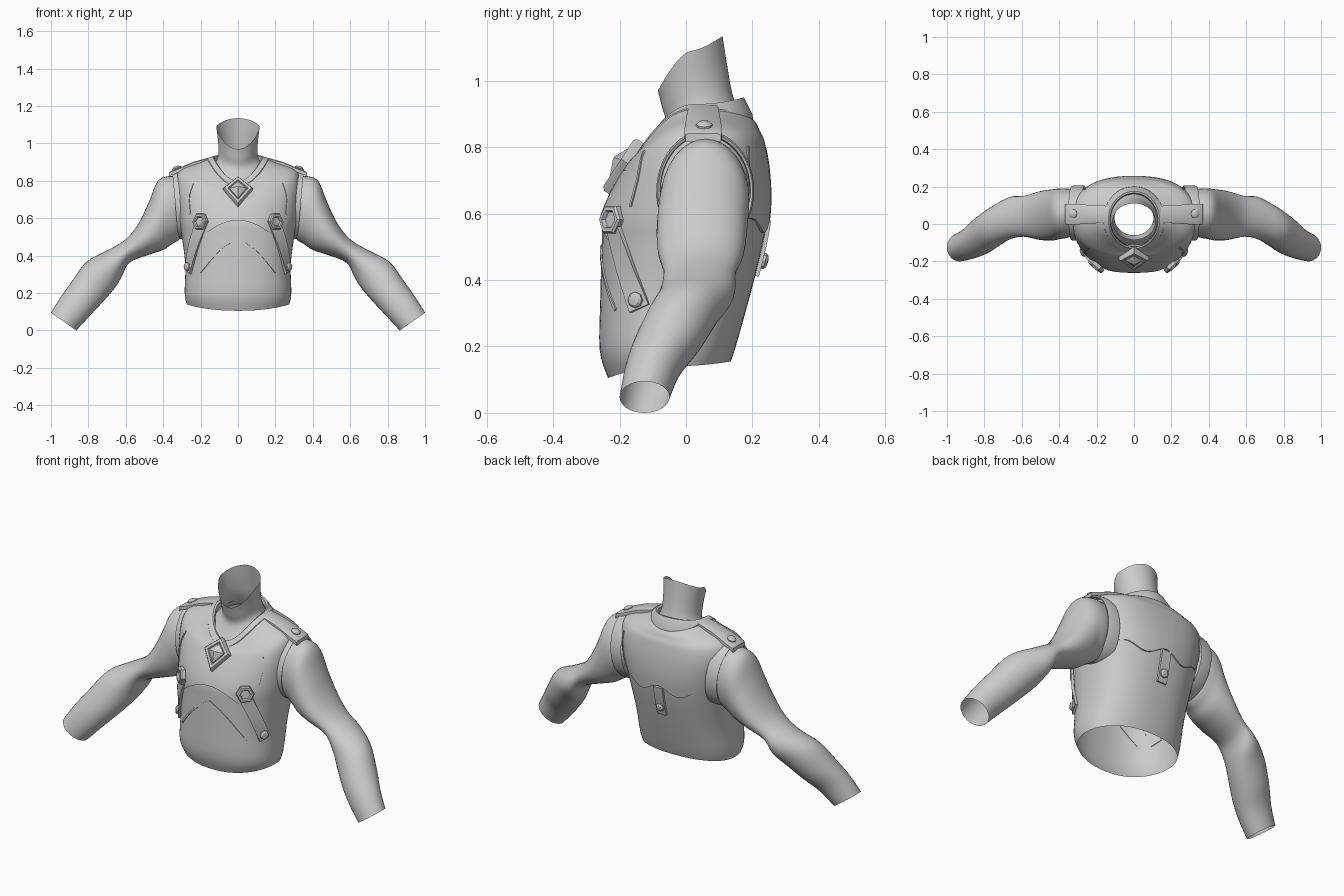
import bpy, bmesh, math
from mathutils import Vector, Matrix
from mathutils.bvhtree import BVHTree

if "Cube" in bpy.data.objects:
    bpy.data.objects.remove(bpy.data.objects["Cube"])

TAU = math.tau


def mesh_object(name, verts, faces):
    me = bpy.data.meshes.new(name)
    bm = bmesh.new()
    vs = [bm.verts.new(v) for v in verts]
    for f in faces:
        bm.faces.new([vs[i] for i in f])
    bmesh.ops.recalc_face_normals(bm, faces=bm.faces)
    bm.to_mesh(me)
    bm.free()
    ob = bpy.data.objects.new(name, me)
    bpy.context.collection.objects.link(ob)
    return ob


def loft(name, rings, caps=False):
    n = len(rings[0])
    verts = [p for r in rings for p in r]
    faces = [(i * n + j, i * n + (j + 1) % n, (i + 1) * n + (j + 1) % n, (i + 1) * n + j)
             for i in range(len(rings) - 1) for j in range(n)]
    if caps:
        faces += [tuple(range(n)), tuple(range(len(verts) - n, len(verts)))]
    return mesh_object(name, verts, faces)


def smooth_table(rows, steps):
    """Catmull-Rom interpolation of section parameters."""
    out = []
    for i in range(len(rows) - 1):
        p0, p1, p2, p3 = rows[max(i - 1, 0)], rows[i], rows[i + 1], rows[min(i + 2, len(rows) - 1)]
        for k in range(steps):
            t = k / steps
            out.append([0.5 * (2 * b + (c - a) * t + (2 * a - 5 * b + 4 * c - d) * t * t
                               + (3 * b - a - 3 * c + d) * t ** 3)
                        for a, b, c, d in zip(p0, p1, p2, p3)])
    return out + [list(rows[-1])]


def body_ring(w, yf, yb, zf, zb, zs, e=2.0, power=2.0, n=64):
    """Superellipse section whose height differs at front, back and sides."""
    pts = []
    for k in range(n):
        c, s = math.cos(TAU * k / n), math.sin(TAU * k / n)
        cx = math.copysign(abs(c) ** (2 / e), c)
        sy = math.copysign(abs(s) ** (2 / e), s)
        z = zs + ((zb if s > 0 else zf) - zs) * abs(sy) ** power
        pts.append(Vector((w * cx, (yf + yb) / 2 + (yb - yf) / 2 * sy, z)))
    return pts


# Torso shell: half width, y front, y back, z front, z back, z side, squareness
torso_rows = [(.275, -.235, .135, .105, .155, .14, 2.2), (.285, -.26, .15, .19, .20, .20, 2.3),
              (.282, -.258, .192, .35, .35, .35, 2.4), (.30, -.254, .23, .50, .50, .50, 2.4),
              (.315, -.25, .245, .58, .58, .58, 2.4), (.325, -.225, .252, .66, .66, .66, 2.5),
              (.332, -.19, .248, .73, .75, .76, 2.6), (.325, -.17, .236, .76, .82, .835, 2.5),
              (.29, -.16, .222, .77, .85, .87, 2.3), (.22, -.15, .21, .78, .875, .893, 2.1),
              (.15, -.14, .185, .79, .90, .92, 2.0)]
torso = loft("torso_vest", [body_ring(*r) for r in smooth_table(torso_rows, 4)])
bm = bmesh.new()
bm.from_mesh(torso.data)
tree = BVHTree.FromBMesh(bm)
# Open the armholes where the arms enter
holes = []
for f in bm.faces:
    c = f.calc_center_median()
    if abs(c.x) > .2 and ((c.y - .055) / .1) ** 2 + ((c.z - .67) / .13) ** 2 < 1:
        holes.append(f)
bmesh.ops.delete(bm, geom=holes, context='FACES')
bm.to_mesh(torso.data)
bm.free()


def on_body(p):
    loc, nor, _, _ = tree.find_nearest(Vector(p))
    if nor.dot(loc - Vector((0, 0, .5))) < 0:
        nor = -nor
    return loc, nor


def strip(name, path, width, thick, steps=10):
    """Flat band lying on the torso."""
    pts = [Vector(p) for p in smooth_table(path, steps)]
    rings = []
    for i, p in enumerate(pts):
        loc, nor = on_body(p)
        tan = pts[min(i + 1, len(pts) - 1)] - pts[max(i - 1, 0)]
        side = nor.cross(tan).normalized() * width / 2
        a, an = on_body(loc - side)
        b, bn = on_body(loc + side)
        rings.append([a - an * .003, a + an * thick, b + bn * thick, b - bn * .003])
    return loft(name, rings, True)


def lathe(name, profile, sides, pos, normal):
    m = Matrix.Translation(pos) @ Vector(normal).to_track_quat('Z', 'Y').to_matrix().to_4x4()
    return loft(name, [[m @ Vector((r * math.cos(TAU * k / sides), r * math.sin(TAU * k / sides), h))
                        for k in range(sides)] for r, h in profile], True)


def stud(name, p, lift=0):
    loc, nor = on_body(p)
    lathe(name, [(.024, 0), (.024, .008), (.017, .015), (.006, .017)], 8, loc + nor * lift, nor)


def panel(name, sign, half, low, high, lift, nx=32, nz=10):
    """Raised cloth layer over the torso that fades out upward and sideways."""
    rows = []
    for j in range(-1, nz + 1):
        v = max(j, 0) / nz
        row = []
        for i in range(nx + 1):
            x = half * (2 * i / nx - 1)
            z = low(x) + (high - low(x)) * v
            loc = tree.ray_cast(Vector((x, sign, z)), Vector((0, -sign, 0)))[0]
            off = -.004 if j < 0 else lift * (1 - v) * (1 - (x / half) ** 6) + .001
            row.append(loc + Vector((0, sign * off, 0)))
        rows.append(row)
    n = nx + 1
    return mesh_object(name, [p for r in rows for p in r],
                       [(a * n + b, a * n + b + 1, (a + 1) * n + b + 1, (a + 1) * n + b)
                        for a in range(nz + 1) for b in range(nx)])


# Neck, open at the slanted top
neck_rows = [(.15, -.115, .165, .775, .89, .86), (.11, -.062, .14, .86, .96, .92),
             (.105, -.072, .125, .92, 1.04, .99), (.116, -.085, .11, .97, 1.135, 1.09)]
loft("neck", [body_ring(*r, power=1.5) for r in smooth_table(neck_rows, 5)])

# Collar band
loft("collar", [body_ring(*r) for r in [
    (.165, -.153, .202, .765, .885, .90), (.163, -.155, .20, .772, .90, .918),
    (.137, -.130, .175, .800, .95, .930), (.128, -.123, .165, .798, .948, .925),
    (.125, -.118, .16, .78, .92, .90)]])

# Layered chest and back panels
panel("chest_panel", -1, .20, lambda x: .588 - 2.4 * x * x, .73, .010)
panel("back_yoke", 1, .25, lambda x: .565 + .022 * math.cos(x * 27), .80, .007)

# Back strap with stud
strip("back_strap", [(0, .25, .58), (0, .24, .50), (0, .22, .41)], .056, .012)
stud("back_strap_stud", (0, .225, .46), .010)

# Chest gem: kite frame with a raised pyramid
up = Vector((0, .10, .153)).normalized()
out = Vector((0, -.153, .10)).normalized()
base = Vector((0, -.180, .745))


def kite(scale, h):
    return [base + Vector((x * scale, 0, 0)) + up * (y * scale) + out * h
            for x, y in [(0, .085), (-.08, .008), (0, -.1), (.08, .008)]]


loft("gem_frame", [kite(1, -.012), kite(1, .014), kite(.9, .024), kite(.68, .024), kite(.62, .012)], True)
loft("gem", [kite(.58, .01), kite(.58, .022), kite(.06, .044)], True)

# Arms: upper edge x z, lower edge x z, y front, y back
arm_rows = [(.29, .82, .26, .56, -.05, .17), (.37, .825, .31, .49, -.07, .188), (.43, .797, .355, .46, -.08, .19),
            (.475, .69, .40, .43, -.088, .185), (.53, .575, .475, .405, -.085, .175),
            (.60, .487, .58, .362, -.068, .15), (.70, .427, .62, .29, -.08, .145),
            (.81, .367, .66, .225, -.115, .10), (.89, .26, .725, .15, -.16, .045),
            (.95, .175, .79, .08, -.185, -.015), (1.0, .095, .865, 0, -.20, -.05)]
for s, tag in ((1, "left"), (-1, "right")):
    rings = []
    for ux, uz, lx, lz, yf, yb in smooth_table(arm_rows, 4):
        u, l = Vector((ux, 0, uz)), Vector((lx, 0, lz))
        ring = []
        for k in range(32):
            a = TAU * k / 32
            p = (u + l) / 2 + (u - l) / 2 * math.cos(a)
            p.y = (yf + yb) / 2 + (yb - yf) / 2 * math.sin(a)
            p.x *= s
            ring.append(p)
        rings.append(ring)
    loft("arm_" + tag, rings)

    # Armhole trim
    rings = []
    for dx, k in ((-.06, 1.03), (0, 1.03), (.01, 1.0), (.006, .95), (-.03, .93)):
        ring = []
        for j in range(48):
            c, q = math.cos(TAU * j / 48), math.sin(TAU * j / 48)
            z = .67 + .175 * k * q
            ring.append(Vector((s * (.31 + (z - .5) * .09 + dx), .058 + .143 * k * c, z)))
        rings.append(ring)
    loft("armhole_trim_" + tag, rings)

    # Shoulder strap and stud
    loft("shoulder_strap_" + tag,
         [[Vector((s * x, .052 + dy * hw, z + dz)) for dy, dz in
           ((-1, -.014), (-1, .004), (-.85, .009), (.85, .009), (1, .004), (1, -.014))]
          for x, z, hw in ((.145, .918, .045), (.24, .892, .05), (.33, .854, .056), (.362, .842, .056), (.37, .832, .054))],
         True)
    lathe("shoulder_stud_" + tag, [(.025, 0), (.025, .01), (.017, .017), (.005, .019)], 8,
          Vector((s * .325, .055, .86)), (s * .35, 0, 1))

    # Harness strap with hexagonal ring and lower stud
    strip("harness_strap_" + tag, [(s * .19, -.215, .575), (s * .235, -.19, .46), (s * .272, -.142, .315)], .064, .014)
    stud("harness_stud_" + tag, (s * .268, -.15, .34), .012)
    loc, nor = on_body((s * .193, -.21, .58))
    lathe("hex_ring_" + tag, [(.048, -.005), (.048, .014), (.042, .021), (.031, .021), (.026, .014), (.026, .010)],
          6, loc + nor * .006, nor + Vector((s * .25, 0, 0)))

    # Raised seams on belly, chest and back
    strip("belly_seam_" + tag, [(0, -.26, .50), (s * .10, -.25, .43), (s * .20, -.21, .31)], .010, .005)
    strip("chest_seam_" + tag, [(s * .235, -.11, .78), (s * .25, -.13, .70), (s * .25, -.16, .62)], .008, .004)
    strip("back_seam_" + tag, [(s * .25, .17, .80), (s * .265, .18, .70), (s * .26, .19, .60)], .008, .004)

# Smooth shading with crisp edges
for ob in bpy.context.scene.objects:
    ob.select_set(True)
bpy.context.view_layer.objects.active = torso
bpy.ops.object.shade_smooth_by_angle(angle=math.radians(35))
